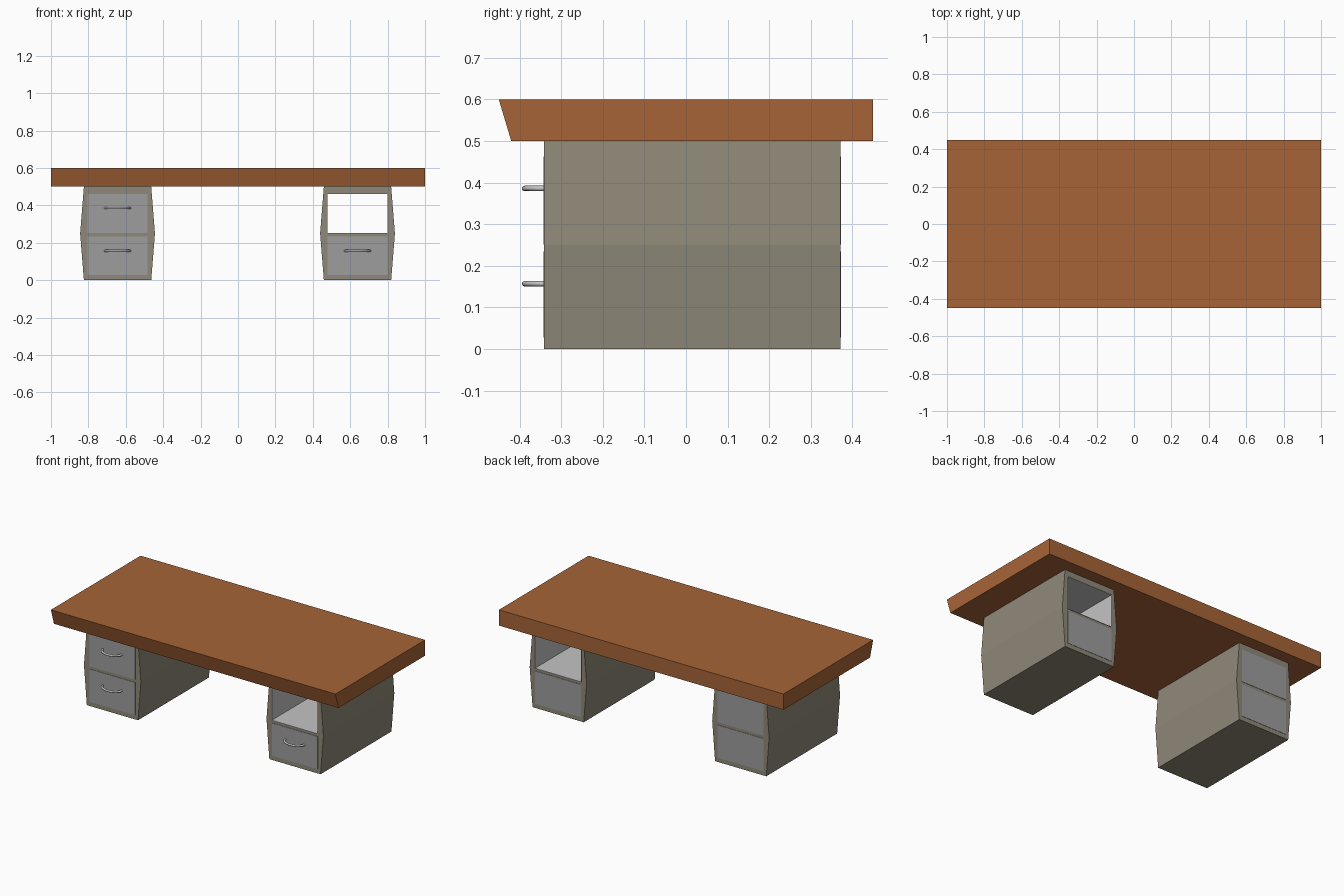
import bpy, bmesh, math

if "Cube" in bpy.data.objects:
    bpy.data.objects.remove(bpy.data.objects["Cube"])


def material(name, rgb):
    m = bpy.data.materials.new(name)
    m.diffuse_color = (*[(c / 255 / 12.92 if c < 11 else ((c / 255 + 0.055) / 1.055) ** 2.4) for c in rgb], 1)
    m.use_nodes = True
    m.node_tree.nodes["Principled BSDF"].inputs["Base Color"].default_value = m.diffuse_color
    return m


WOOD = material("brown wood", (166, 100, 55))
CABINET = material("olive grey", (143, 137, 121))
DRAWER = material("drawer grey", (158, 158, 158))
LIGHT = material("light metal", (196, 196, 196))


def prism(name, pts, mat):
    """Closed solid between two matching loops of 3D points."""
    bm = bmesh.new()
    a = [bm.verts.new(p) for p in pts[0]]
    b = [bm.verts.new(p) for p in pts[1]]
    n = len(a)
    bm.faces.new(a)
    bm.faces.new(b[::-1])
    for i in range(n):
        bm.faces.new((a[i], b[i], b[(i + 1) % n], a[(i + 1) % n]))
    bmesh.ops.recalc_face_normals(bm, faces=bm.faces)
    me = bpy.data.meshes.new(name)
    bm.to_mesh(me)
    bm.free()
    me.materials.append(mat)
    ob = bpy.data.objects.new(name, me)
    bpy.context.collection.objects.link(ob)
    return ob


def along_y(name, profile, y0, y1, mat):
    return prism(name, [[(x, y, z) for x, z in profile] for y in (y0, y1)], mat)


def rect(cx, half, z0, z1):
    return [(cx - half, z0), (cx + half, z0), (cx + half, z1), (cx - half, z1)]


def activate(ob):
    bpy.ops.object.select_all(action='DESELECT')
    ob.select_set(True)
    bpy.context.view_layer.objects.active = ob


def cut(ob, cutter):
    mod = ob.modifiers.new("cut", 'BOOLEAN')
    mod.operation = 'DIFFERENCE'
    mod.solver = 'EXACT'
    mod.object = cutter
    activate(ob)
    bpy.ops.object.modifier_apply(modifier=mod.name)
    bpy.data.objects.remove(cutter)


def handle(name, cx, z):
    """Bowed pull handle swept along half an ellipse."""
    cu = bpy.data.curves.new(name, 'CURVE')
    cu.dimensions = '3D'
    cu.bevel_depth = 0.0065
    cu.bevel_resolution = 2
    cu.use_fill_caps = True
    n = 16
    sp = cu.splines.new('POLY')
    sp.points.add(n)
    for i in range(n + 1):
        t = math.pi * i / n
        sp.points[i].co = (cx - 0.066 * math.cos(t), -0.341 - 0.047 * math.sin(t), z, 1)
    cu.materials.append(LIGHT)
    ob = bpy.data.objects.new(name, cu)
    bpy.context.collection.objects.link(ob)
    activate(ob)
    bpy.ops.object.convert(target='MESH')
    bpy.ops.object.shade_smooth_by_angle(angle=math.radians(50))


# Desk top with slanted front edge
edge = [(-0.45, 0.6), (-0.42, 0.5), (0.45, 0.5), (0.45, 0.6)]
prism("desk_top", [[(x, y, z) for y, z in edge] for x in (-1, 1)], WOOD)

F, B = -0.343, 0.373          # drawer front and back planes
LOW, HIGH = (0.028, 0.235), (0.253, 0.461)

for side, cx in (("left", -0.644), ("right", 0.639)):
    # Cabinet with bowed sides
    body = along_y(side + "_cabinet",
                   [(cx - 0.18, 0), (cx + 0.18, 0), (cx + 0.2, 0.25),
                    (cx + 0.18, 0.5), (cx - 0.18, 0.5), (cx - 0.2, 0.25)],
                   -0.341, 0.371, CABINET)
    for level, (z0, z1), hz in (("lower", LOW, 0.157), ("upper", HIGH, 0.386)):
        if (side, level) != ("right", "upper"):
            # Drawer block and its handle
            along_y(f"{side}_{level}_drawer", rect(cx, 0.161, z0, z1), F, B, DRAWER)
            handle(f"{side}_{level}_handle", cx, hz)
        else:
            # Open shelf: hole right through, with a thin liner
            cut(body, along_y("cutter", rect(cx, 0.162, z0 - 0.001, z1 + 0.001), -1, 1, CABINET))
            liner = along_y("open_shelf_liner", rect(cx, 0.163, z0 - 0.002, z1 + 0.002), F, B, LIGHT)
            cut(liner, along_y("cutter", rect(cx, 0.161, z0, z1), -1, 1, LIGHT))
